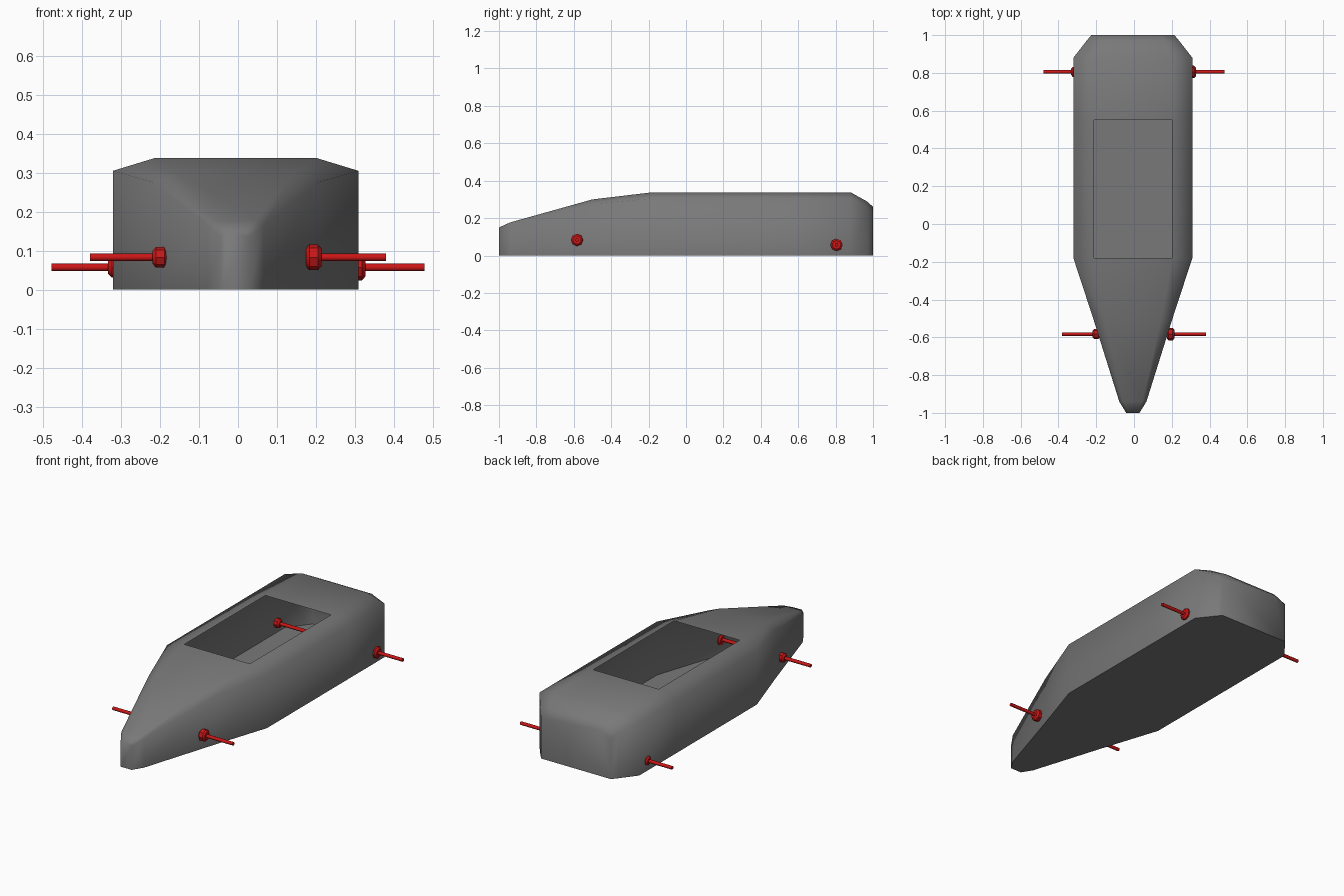
import bpy, bmesh, math

cube = bpy.data.objects.get("Cube")
if cube:
    bpy.data.objects.remove(cube)


def material(name, rgb):
    m = bpy.data.materials.new(name)
    m.use_nodes = True
    m.diffuse_color = (*rgb, 1)
    m.node_tree.nodes["Principled BSDF"].inputs["Base Color"].default_value = (*rgb, 1)
    return m


grey = material("dark grey", (0.19, 0.19, 0.19))
red = material("axle red", (0.6, 0.008, 0.008))


def finish(name, bm, mat, angle):
    bmesh.ops.recalc_face_normals(bm, faces=bm.faces)
    mesh = bpy.data.meshes.new(name)
    bm.to_mesh(mesh)
    bm.free()
    mesh.materials.append(mat)
    obj = bpy.data.objects.new(name, mesh)
    bpy.context.collection.objects.link(obj)
    bpy.ops.object.select_all(action="DESELECT")
    obj.select_set(True)
    bpy.context.view_layer.objects.active = obj
    bpy.ops.object.shade_smooth_by_angle(angle=math.radians(angle))
    return obj


# Hollow body lofted through sections: y, half width, shoulder z, deck half width, deck z
SECTIONS = [
    (-1.0, 0.035, 0.135, 0.025, 0.15),
    (-0.94, 0.072, 0.165, 0.05, 0.177),
    (-0.5, 0.21, 0.275, 0.15, 0.30),
    (-0.18, 0.315, 0.305, 0.207, 0.338),
    (0.55, 0.315, 0.305, 0.207, 0.338),
    (0.88, 0.315, 0.305, 0.207, 0.338),
    (0.97, 0.245, 0.255, 0.17, 0.288),
    (1.0, 0.22, 0.23, 0.15, 0.26),
]
COCKPIT = 3   # section index where the deck is left open
bm = bmesh.new()
rings = []
for y, w, shoulder, dw, deck in SECTIONS:
    half = [(w, 0), (w, shoulder), (dw, deck)]
    outline = half + [(-x, z) for x, z in reversed(half)]
    rings.append([bm.verts.new((x - 0.006, y, z)) for x, z in outline])
for s, (a, b) in enumerate(zip(rings, rings[1:])):
    for i in range(6):
        if s == COCKPIT and i == 2:
            continue
        j = (i + 1) % 6
        bm.faces.new((a[i], a[j], b[j], b[i]))
bm.faces.new(rings[0])
bm.faces.new(rings[-1])
body = finish("body", bm, grey, 80)


# Rods and collars lie along x
def rod(name, x0, x1, y, z, radius, sides, bevel=0):
    bm = bmesh.new()
    bmesh.ops.create_cone(bm, cap_ends=True, segments=sides, radius1=radius,
                          radius2=radius, depth=x1 - x0)
    if bevel:
        rims = [e for e in bm.edges if abs(e.verts[0].co.z - e.verts[1].co.z) < 1e-5]
        bmesh.ops.bevel(bm, geom=rims, offset=bevel, segments=1, affect="EDGES")
    for v in bm.verts:
        c = v.co.copy()
        v.co = ((x0 + x1) / 2 + c.z, y + c.x, z + c.y)
    return finish(name, bm, red, 40)


for end, y, z, reach, seat in (("front", -0.583, 0.083, 0.38, 0.197),
                               ("rear", 0.805, 0.057, 0.478, 0.31)):
    rod(end + "_axle", -reach, reach, y, z, 0.0095, 12)
    for side, sign, radius in (("left", 1, 0.033), ("right", -1, 0.026)):
        x = sign * seat - 0.003
        rod(f"{end}_{side}_collar", x - 0.02, x + 0.02, y, z, radius, 8, 0.009)
